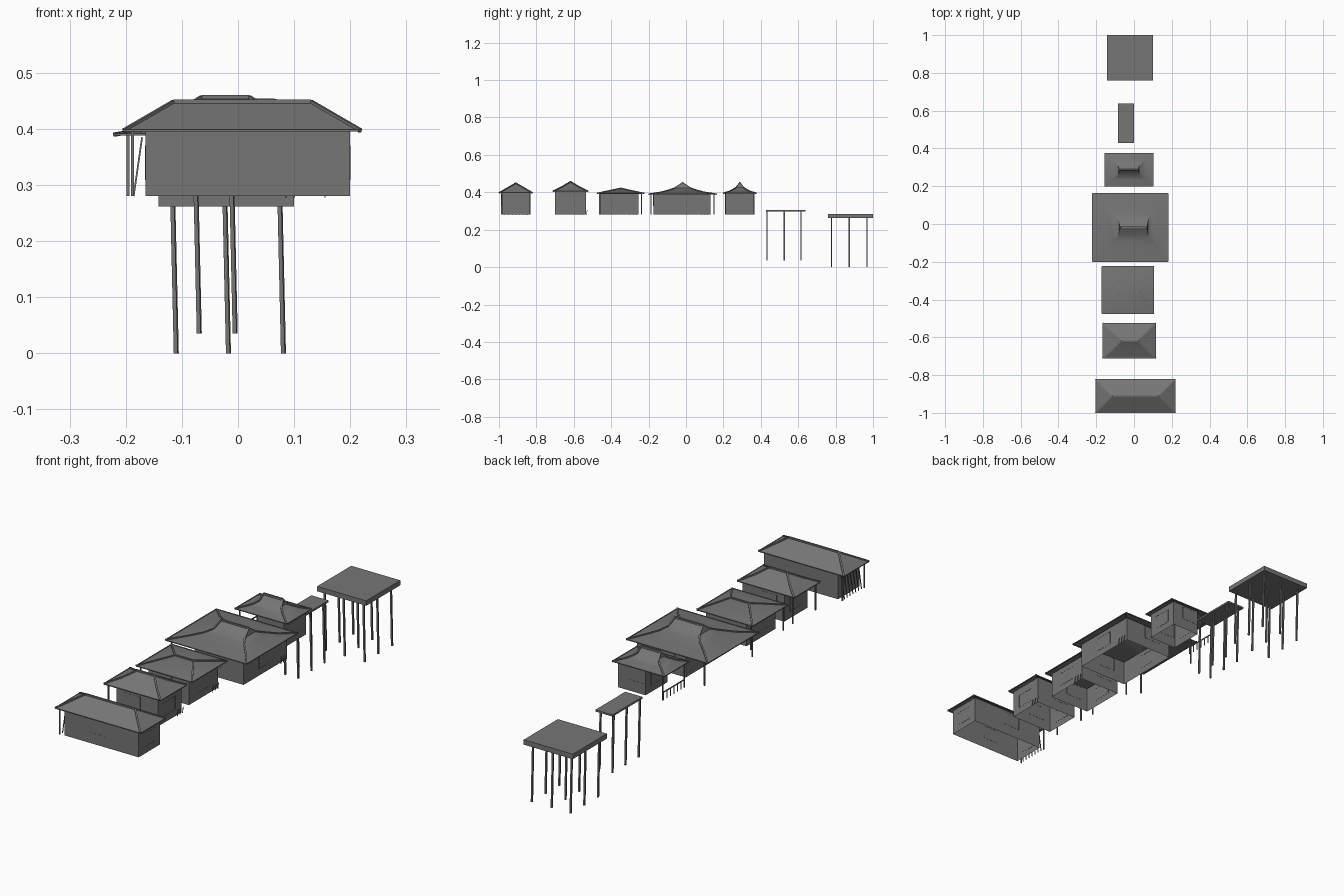
import bpy
import bmesh
import math
from mathutils import Vector

if "Cube" in bpy.data.objects:
    bpy.data.objects.remove(bpy.data.objects["Cube"], do_unlink=True)

# one plain colour throughout
GREY = bpy.data.materials.new("plain grey")
GREY.use_nodes = True
GREY.diffuse_color = (0.18, 0.18, 0.18, 1)
GREY.node_tree.nodes["Principled BSDF"].inputs["Base Color"].default_value = GREY.diffuse_color


def finish(bm, name, smooth=False):
    mesh = bpy.data.meshes.new(name)
    bm.to_mesh(mesh)
    bm.free()
    mesh.materials.append(GREY)
    ob = bpy.data.objects.new(name, mesh)
    bpy.context.collection.objects.link(ob)
    if smooth:
        bpy.ops.object.select_all(action="DESELECT")
        ob.select_set(True)
        bpy.context.view_layer.objects.active = ob
        bpy.ops.object.shade_smooth_by_angle(angle=math.radians(28))


def add_box(bm, x0, x1, y0, y1, z0, z1):
    verts = bmesh.ops.create_cube(bm, size=1)["verts"]
    for v in verts:
        v.co = Vector((x1 if v.co.x > 0 else x0,
                       y1 if v.co.y > 0 else y0,
                       z1 if v.co.z > 0 else z0))


def add_beam(bm, a, b, w):
    # square bar between two points
    a, b = Vector(a), Vector(b)
    d = b - a
    rot = d.to_track_quat("Z", "Y")
    for v in bmesh.ops.create_cube(bm, size=1)["verts"]:
        v.co = (a + b) / 2 + rot @ Vector((v.co.x * w, v.co.y * w, v.co.z * d.length))


# slope profiles: inset along x, inset along y, rise
STRAIGHT = [(0, 0, 0), (1, 1, 1)]
SOFT = [(0, 0, 0), (0.55, 0.52, 0.47), (1, 1, 1)]
SAGGED = [(0, 0, 0), (0.45, 0.38, 0.18), (0.75, 0.6, 0.36), (0.93, 0.78, 0.55), (1, 1, 1)]


def roof(name, x, y, ridge, z, profile):
    # hipped shell with bars along hips, ridge and eaves
    mid = (y[0] + y[1]) / 2
    bm, bars = bmesh.new(), bmesh.new()
    rings = []
    for tx, ty, tz in profile:
        xs = [x[i] + (ridge[i] - x[i]) * tx for i in (0, 1)]
        ys = [y[i] + (mid - y[i]) * ty for i in (0, 1)]
        h = z[0] + (z[1] - z[0]) * tz
        rings.append([Vector((xs[i], ys[j], h)) for i, j in ((0, 0), (1, 0), (1, 1), (0, 1))])
    for low, high in zip(rings, rings[1:]):
        for k in range(4):
            n = (k + 1) % 4
            pts = [low[k], low[n], high[n], high[k]]
            if (pts[2] - pts[3]).length < 1e-5:
                pts.pop()
            bm.faces.new([bm.verts.new(p) for p in pts])
            add_beam(bars, low[k], high[k], 0.007)
    bmesh.ops.remove_doubles(bm, verts=bm.verts, dist=1e-5)
    bmesh.ops.recalc_face_normals(bm, faces=bm.faces)
    for k in range(4):
        add_beam(bars, rings[0][k], rings[0][(k + 1) % 4], 0.004)
    add_beam(bars, rings[-1][0], rings[-1][1], 0.008)
    finish(bm, name + "_roof", True)
    finish(bars, name + "_roof_bars")


def walls(name, x, y, top):
    # open at floor and ceiling
    bm = bmesh.new()
    add_box(bm, x[0], x[1], y[0], y[1], 0.28, top)
    flat = [f for f in bm.faces if abs(f.calc_center_median().z - (0.28 + top) / 2) > 0.01]
    bmesh.ops.delete(bm, geom=flat, context="FACES_ONLY")
    finish(bm, name + "_walls")


def frame(bm, axis, at, a, b, z0, z1):
    # thin window outline on a wall facing the given axis
    def p(u, h):
        return (u, at, h) if axis == "y" else (at, u, h)
    corners = [p(a, z0), p(b, z0), p(b, z1), p(a, z1)]
    for k in range(4):
        add_beam(bm, corners[k], corners[(k + 1) % 4], 0.0015)


# name, roof x, roof y, ridge x, eave and ridge height, profile, wall x, wall y
HOUSES = [
    ("long_house", (-.203, .218), (-.998, -.822), (-.115, .13), (.397, .448), STRAIGHT, (-.165, .2), (-.985, -.835)),
    ("tall_house", (-.165, .115), (-.71, -.525), (-.065, .02), (.405, .456), SOFT, (-.11, .095), (-.7, -.535)),
    ("middle_house", (-.17, .105), (-.475, -.225), (-.065, .025), (.394, .421), STRAIGHT, (-.12, .08), (-.46, -.255)),
    ("great_hall", (-.22, .18), (-.198, .162), (-.07, .065), (.39, .45), SAGGED, (-.09, .15), (-.175, .13)),
    ("small_house", (-.155, .1), (.2, .375), (-.075, .02), (.395, .45), SAGGED, (-.055, .08), (.21, .363)),
]
for name, rx, ry, ridge, z, prof, wx, wy in HOUSES:
    roof(name, rx, ry, ridge, z, prof)
    walls(name, wx, wy, z[0])
    # side porch: corner posts
    bm = bmesh.new()
    px = max(rx[0] + 0.015, -.196)
    for y in (ry[0] + 0.012, ry[1] - 0.012):
        add_beam(bm, (px, y, 0.28), (px, y, z[0]), 0.005)
    finish(bm, name + "_porch_posts")
    # window frames
    bm = bmesh.new()
    cx, cy = (wx[0] + wx[1]) / 2, (wy[0] + wy[1]) / 2
    for side in (0, 1):
        frame(bm, "y", wy[side], cx - 0.065, cx + 0.015, 0.328, 0.388)
        frame(bm, "x", wx[side], cy - 0.045, cy + 0.04, 0.31, 0.37)
    finish(bm, name + "_window_frames")

# low railing on the small house porch
bm = bmesh.new()
add_beam(bm, (-.14, .21, .315), (-.14, .36, .315), 0.004)
for k in range(7):
    y = .21 + .025 * k
    add_beam(bm, (-.14, y, .28), (-.14, y, .315), 0.003)
finish(bm, "porch_railing")

# lattice screen on the long house porch
bm = bmesh.new()
for k in range(7):
    add_beam(bm, (-.186, -.97 + .02 * k, .28), (-.171, -.97 + .02 * k, .385), 0.003)
finish(bm, "porch_lattice")

# loose door slats on the far side
bm = bmesh.new()
for x, y in ((.1, -.57), (.085, -.3), (.155, .08)):
    for k in range(3):
        add_beam(bm, (x, y + .018 * k, .278), (x, y + .018 * k + .006, .305), 0.0025)
finish(bm, "door_slats")


def pier(name, x, y, z, leg_x, leg_y, foot):
    bm = bmesh.new()
    add_box(bm, x[0], x[1], y[0], y[1], z[0], z[1])
    finish(bm, name + "_deck")
    # slightly leaning legs, each row a little offset
    bm = bmesh.new()
    for lx in leg_x:
        for row, ly in enumerate(leg_y):
            sx = lx + (row - 1) * .001
            add_beam(bm, (sx - .003, ly, z[0]), (sx + .003, ly, foot), 0.007)
    finish(bm, name + "_legs")


# stilt platforms
pier("walkway", (-.085, 0), (.428, .638), (.298, .306), (-.072, -.008), (.433, .525, .615), .035)
pier("platform", (-.142, .1), (.76, 1), (.262, .284), (-.113, -.02, .078), (.778, .873, .968), 0)
